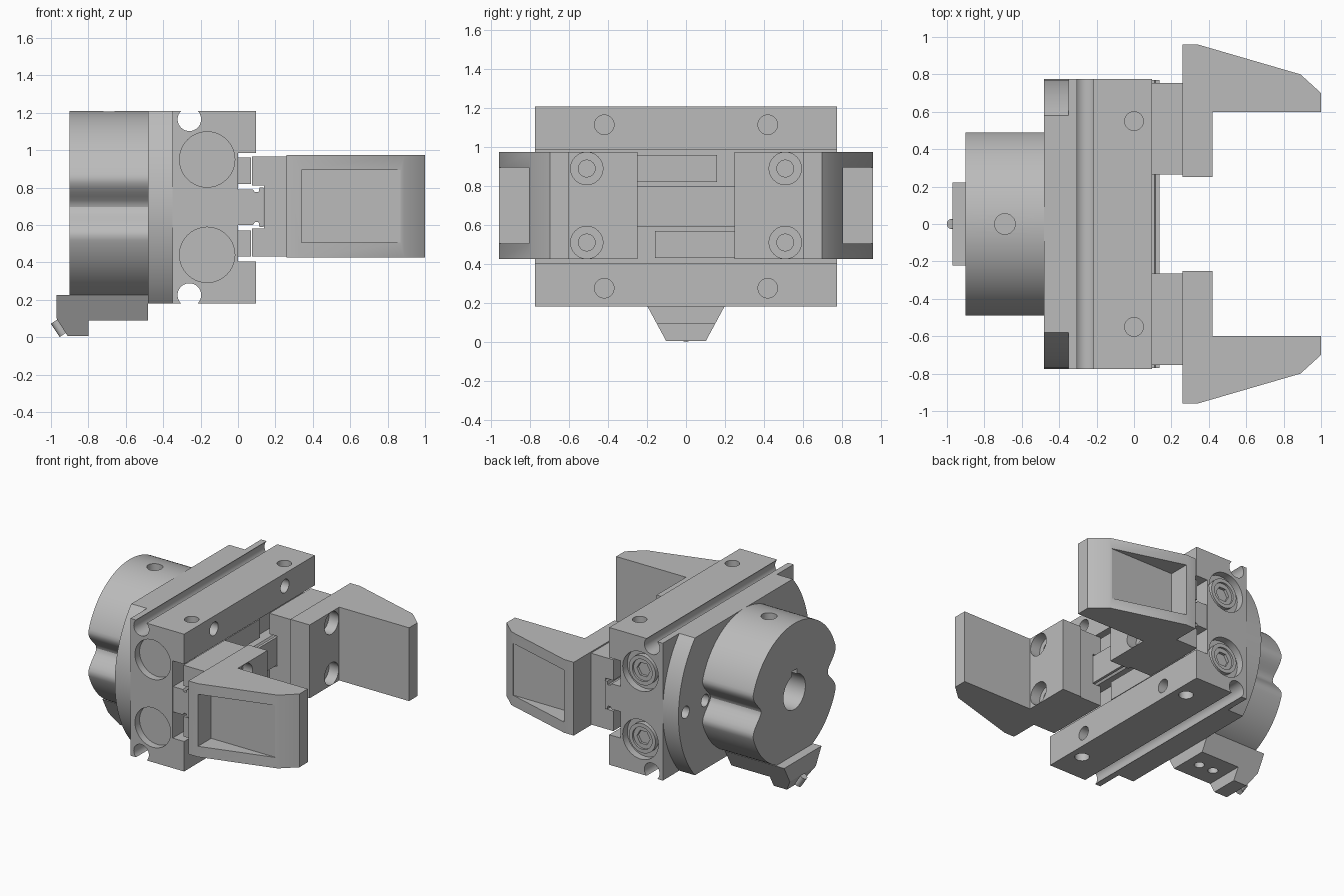
import bpy, bmesh
from math import cos, sin, pi, sqrt, asin
from mathutils import Vector

if "Cube" in bpy.data.objects:
    bpy.data.objects.remove(bpy.data.objects["Cube"])

steel = bpy.data.materials.new("light grey metal")
steel.use_nodes = True
GREY = (0.5, 0.5, 0.5, 1)
steel.diffuse_color = GREY
steel.node_tree.nodes["Principled BSDF"].inputs["Base Color"].default_value = GREY

MID = 0.695   # height of the gripper axis
HALF = 0.515  # half height of the body
WIDE = 0.775  # half width of the body


def select(ob):
    bpy.ops.object.select_all(action='DESELECT')
    ob.select_set(True)
    bpy.context.view_layer.objects.active = ob


def prism(name, pts, axis, a, b):
    """Extrude a 2D outline along an axis from a to b."""
    place = {'x': lambda p, d: (d, p[0], p[1]),
             'y': lambda p, d: (p[0], d, p[1]),
             'z': lambda p, d: (p[0], p[1], d)}[axis]
    bm = bmesh.new()
    ends = [[bm.verts.new(place(p, d)) for p in pts] for d in (a, b)]
    for ring in ends:
        bm.faces.new(ring)
    n = len(pts)
    for i in range(n):
        j = (i + 1) % n
        bm.faces.new((ends[0][i], ends[0][j], ends[1][j], ends[1][i]))
    bmesh.ops.recalc_face_normals(bm, faces=bm.faces)
    me = bpy.data.meshes.new(name)
    bm.to_mesh(me)
    bm.free()
    me.materials.append(steel)
    ob = bpy.data.objects.new(name, me)
    bpy.context.collection.objects.link(ob)
    return ob


def circle(u, v, r, n=40):
    return [(u + r * cos(2 * pi * i / n), v + r * sin(2 * pi * i / n)) for i in range(n)]


def rect(u0, u1, v0, v1):
    return [(u0, v0), (u1, v0), (u1, v1), (u0, v1)]


def cut(ob, pts, axis, a, b):
    """Subtract an extruded outline from a part."""
    tool = prism("cutter", pts, axis, a, b)
    tool.hide_render = True
    mod = ob.modifiers.new("cut", 'BOOLEAN')
    mod.operation = 'DIFFERENCE'
    mod.solver = 'EXACT'
    mod.object = tool
    select(ob)
    bpy.ops.object.modifier_apply(modifier=mod.name)
    bpy.data.objects.remove(tool)


def smooth(ob):
    select(ob)
    bpy.ops.object.shade_smooth_by_angle(angle=0.5)


def mirror_y(ob, name):
    twin = ob.copy()
    twin.data = ob.data.copy()
    twin.name = name
    for v in twin.data.vertices:
        v.co.y *= -1
    twin.data.flip_normals()
    bpy.context.collection.objects.link(twin)


# Main body: C-shaped block with sensor grooves top and bottom
low, high = MID - HALF, MID + HALF
body = prism("body", [(-0.35, low), (0.095, low), (0.095, 0.405), (0, 0.405),
                      (0, 0.985), (0.095, 0.985), (0.095, high), (-0.35, high)],
             'y', -WIDE, WIDE)
for s in (1, -1):
    cut(body, circle(-0.26, MID + s * 0.47, 0.063), 'y', -1, 1)
    for y in (0.55, -0.55):
        cut(body, circle(0, y, 0.05), 'z', MID + s * 0.42, MID + s * 0.6)
    for y in (0.42, -0.42):
        cut(body, circle(y, MID + s * 0.42, 0.05), 'x', 0.02, 0.2)
    for side in (1, -1):
        cut(body, circle(-0.165, MID + s * 0.255, 0.148), 'y', side * 0.72, side)
smooth(body)

# Stepped bushings in the rear recesses
for s, word in ((1, "upper"), (-1, "lower")):
    z = MID + s * 0.255
    bush = prism(word + "_bushing", circle(-0.165, z, 0.11), 'y', 0.7, 0.755)
    cut(bush, circle(-0.165, z, 0.082), 'y', 0.74, 0.9)
    cut(bush, circle(-0.165, z, 0.055, 6), 'y', 0.705, 0.9)
    smooth(bush)

# Mounting flange: disc trimmed flat above and below
t = asin(HALF / WIDE)
arc = [(WIDE * cos(-t + 2 * t * i / 24), MID + WIDE * sin(-t + 2 * t * i / 24)) for i in range(25)]
flange = prism("flange", arc + [(-y, 2 * MID - z) for y, z in arc], 'x', -0.48, -0.35)
for y in (0.69, 0.46, -0.46, -0.69):
    cut(flange, circle(y, MID, 0.045), 'x', -0.6, -0.38)
smooth(flange)

# Motor drum with a rounded scallop on each side
drum_outline = []
for i in range(144):
    a = 2 * pi * i / 144
    off = min(abs(asin(sin(a))) / 0.33, 1)
    r = HALF - 0.06 * (1 + cos(pi * off))
    drum_outline.append((r * cos(a), MID + r * sin(a)))
drum = prism("drum", drum_outline, 'x', -0.9, -0.48)
cut(drum, circle(0, MID, 0.13), 'x', -1, -0.55)
cut(drum, rect(-0.03, 0.03, MID + 0.05, MID + 0.165), 'x', -1, -0.55)
cut(drum, circle(-0.69, 0, 0.055), 'z', 1.1, 1.3)
smooth(drum)

# Connector housing under the drum, narrowing downwards
housing = prism("connector_housing", [(-0.97, 0.225), (-0.48, 0.225), (-0.48, 0.09), (-0.8, 0.09),
                                      (-0.8, 0.005), (-0.91, 0.005), (-0.97, 0.1)], 'y', -1, 1)
for v in housing.data.vertices:
    v.co.y *= 0.1 + 0.54 * v.co.z
for x in (-0.58, -0.7):
    cut(housing, circle(x, 0, 0.035), 'z', 0, 0.16)
smooth(housing)

# Tilted connector plug
plug = prism("connector_plug", circle(0, 0, 0.026, 24), 'z', 0, 0.085)
turn = Vector((-0.55, 0, 0.83)).to_track_quat('Z', 'Y').to_matrix().to_4x4()
plug.data.transform(turn)
for v in plug.data.vertices:
    v.co += Vector((-0.932, 0, 0.015))
smooth(plug)

# Guide rail with a narrow neck, and the two racks beside it
prism("guide_rail", [(0, 0.6), (0.08, 0.6), (0.09, 0.615), (0.11, 0.615), (0.115, 0.59),
                     (0.135, 0.59), (0.135, 0.8), (0.115, 0.8), (0.11, 0.775), (0.09, 0.775),
                     (0.08, 0.79), (0, 0.79)], 'y', -0.77, 0.77)
prism("upper_rack", rect(0, 0.07, 0.82, 0.96), 'y', -0.6, 0.16)
prism("lower_rack", rect(0, 0.07, 0.43, 0.57), 'y', -0.16, 0.6)

# Jaw carriage riding on the rail
carriage = prism("left_carriage", [(0.075, 0.43), (0.26, 0.43), (0.26, 0.965), (0.075, 0.965),
                                   (0.075, 0.81), (0.14, 0.81), (0.14, 0.58), (0.075, 0.58)],
                 'y', 0.265, 0.755)
mirror_y(carriage, "right_carriage")

# Jaw finger: L shape with a pocket outside and counterbored bolt holes
finger = prism("left_finger", [(0.26, 0.25), (0.42, 0.25), (0.42, 0.6), (1, 0.6), (1, 0.7),
                               (0.89, 0.8), (0.34, 0.96), (0.26, 0.96)], 'z', 0.425, 0.975)
cut(finger, rect(0.34, 0.87, 0.803, 1.1), 'z', 0.505, 0.895)
for z in (0.51, 0.89):
    cut(finger, circle(0.51, z, 0.083), 'x', 0.34, 0.5)
    cut(finger, circle(0.51, z, 0.043), 'x', 0.28, 0.5)
smooth(finger)
mirror_y(finger, "right_finger")
